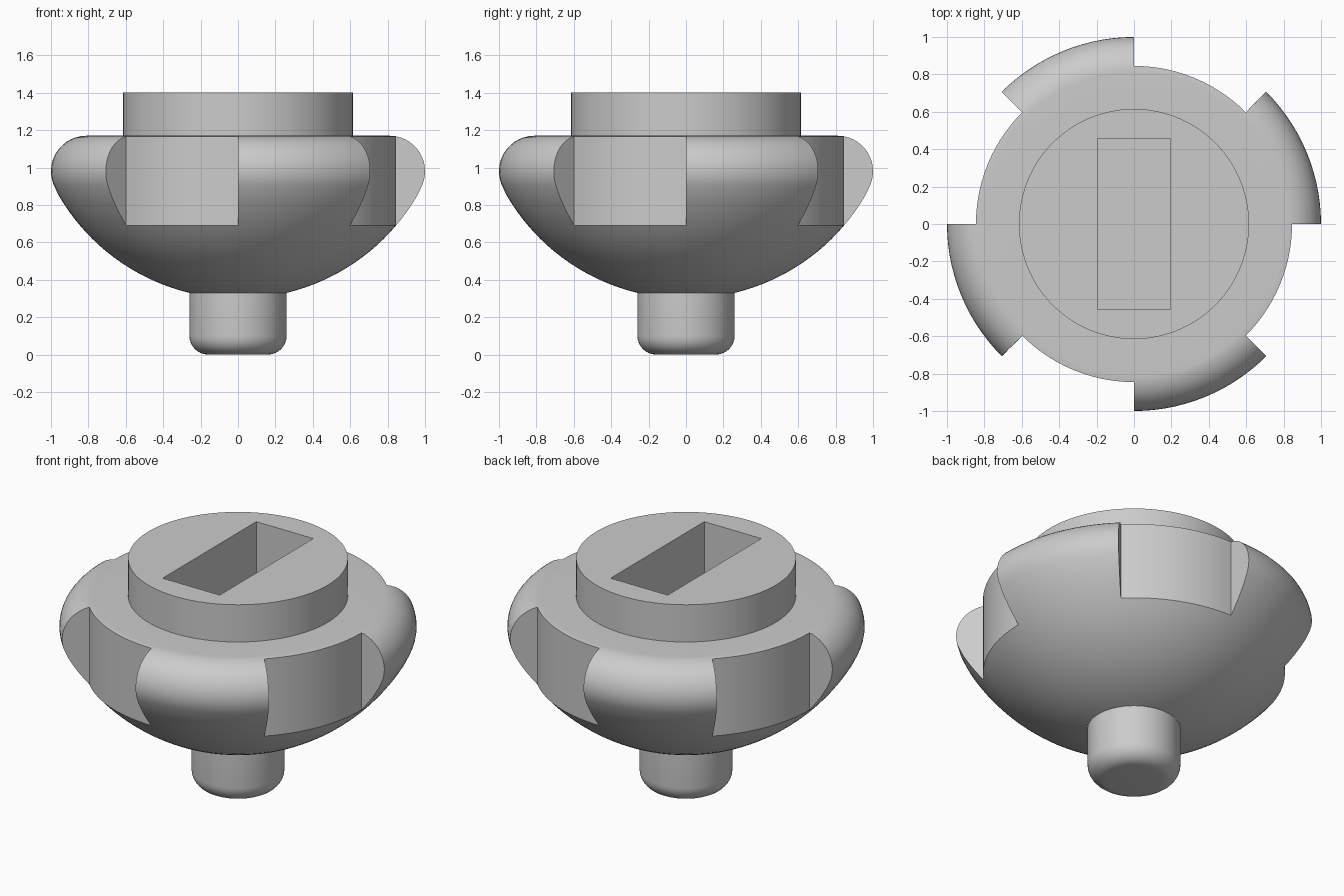
import bpy
import bmesh
from math import sin, cos, pi, radians, sqrt

if "Cube" in bpy.data.objects:
    bpy.data.objects.remove(bpy.data.objects["Cube"], do_unlink=True)

STEPS = 14            # columns per 45 degree sector
NOTCH_R = 0.845
STEM_R, COLLAR_R = 0.26, 0.615
STEM_TOP, DECK, TOP = 0.33, 1.17, 1.4

grey = bpy.data.materials.new("plain grey")
grey.use_nodes = True
grey.diffuse_color = (0.6, 0.6, 0.6, 1)
grey.node_tree.nodes["Principled BSDF"].inputs["Base Color"].default_value = (0.6, 0.6, 0.6, 1)


def arc(cx, cz, r, start, end, n):
    """Points of a circular arc, angles in degrees."""
    angles = [radians(start + (end - start) * i / n) for i in range(n + 1)]
    return [(cx + r * cos(a), cz + r * sin(a)) for a in angles]


def turn(point, angle):
    return (point[0] * cos(angle), point[0] * sin(angle), point[1])


def revolve(bm, profile, start=0, sectors=8):
    """Sweep a profile through a number of 45 degree sectors."""
    count = STEPS * sectors
    cols = [[bm.verts.new(turn(p, start + i * pi / 4 / STEPS)) for p in profile]
            for i in range(count + 1)]
    for a, b in zip(cols, cols[1:]):
        for j in range(len(profile) - 1):
            bm.faces.new((a[j], b[j], b[j + 1], a[j + 1]))


def finish(bm, name):
    bmesh.ops.remove_doubles(bm, verts=bm.verts[:], dist=0.0001)
    bmesh.ops.dissolve_degenerate(bm, edges=bm.edges[:], dist=0.0001)
    bmesh.ops.recalc_face_normals(bm, faces=bm.faces[:])
    mesh = bpy.data.meshes.new(name)
    bm.to_mesh(mesh)
    bm.free()
    mesh.materials.append(grey)
    obj = bpy.data.objects.new(name, mesh)
    bpy.context.collection.objects.link(obj)
    bpy.ops.object.select_all(action='DESELECT')
    obj.select_set(True)
    bpy.context.view_layer.objects.active = obj
    bpy.ops.object.shade_smooth_by_angle(angle=radians(30))
    return obj


# Body: spherical bowl with a rounded rim, cut back in every other sector
bowl = arc(0, 1.408, 1.109, -76.4, -40.36, 14)
bowl[-1] = (NOTCH_R, 0.69)
rim_z = 0.98 + sqrt(0.19 ** 2 - (NOTCH_R - 0.81) ** 2)
lip = (arc(0, 1.408, 1.109, -40.36, -28, 6)[1:-1]
       + arc(0.81, 0.98, 0.19, -28, 79, 14)[:-1])
deck = [(NOTCH_R, rim_z), (0.828, 1.169), (0.81, DECK), (COLLAR_R, DECK)]

bm = bmesh.new()
for s in range(8):
    lobed = s % 2 == 0
    revolve(bm, bowl + (lip if lobed else []) + deck, s * pi / 4, 1)
    # Flat end wall of a lobe
    wall = [bowl[-1]] + lip + [deck[0]]
    bm.faces.new([bm.verts.new(turn(p, s * pi / 4)) for p in wall])
finish(bm, "lobed_body")

# Stem with a rounded lower edge
bm = bmesh.new()
revolve(bm, [(0, 0)] + arc(STEM_R - 0.1, 0.1, 0.1, -90, 0, 8) + [(STEM_R, STEM_TOP)])
finish(bm, "stem")

# Collar with a rectangular blind slot in its top
bm = bmesh.new()
revolve(bm, [(COLLAR_R, DECK), (COLLAR_R, TOP)])
bmesh.ops.remove_doubles(bm, verts=bm.verts[:], dist=0.0001)
outline = [e for e in bm.edges if all(v.co.z > TOP - 0.01 for v in e.verts)]
corners = [(-0.195, -0.457), (0.195, -0.457), (0.195, 0.457), (-0.195, 0.457)]
upper = [bm.verts.new((x, y, TOP)) for x, y in corners]
lower = [bm.verts.new((x, y, TOP - 0.46)) for x, y in corners]
for i in range(4):
    k = (i + 1) % 4
    wall = bm.faces.new((upper[i], upper[k], lower[k], lower[i]))
    outline.append(bm.edges.get((upper[i], upper[k])))
bm.faces.new(lower)
bmesh.ops.triangle_fill(bm, edges=outline, use_beauty=True, normal=(0, 0, 1))
# Clear any fill that covers the slot opening
cover = [f for f in bm.faces if all(v in upper for v in f.verts)]
bmesh.ops.delete(bm, geom=cover, context='FACES_ONLY')
finish(bm, "slotted_collar")
